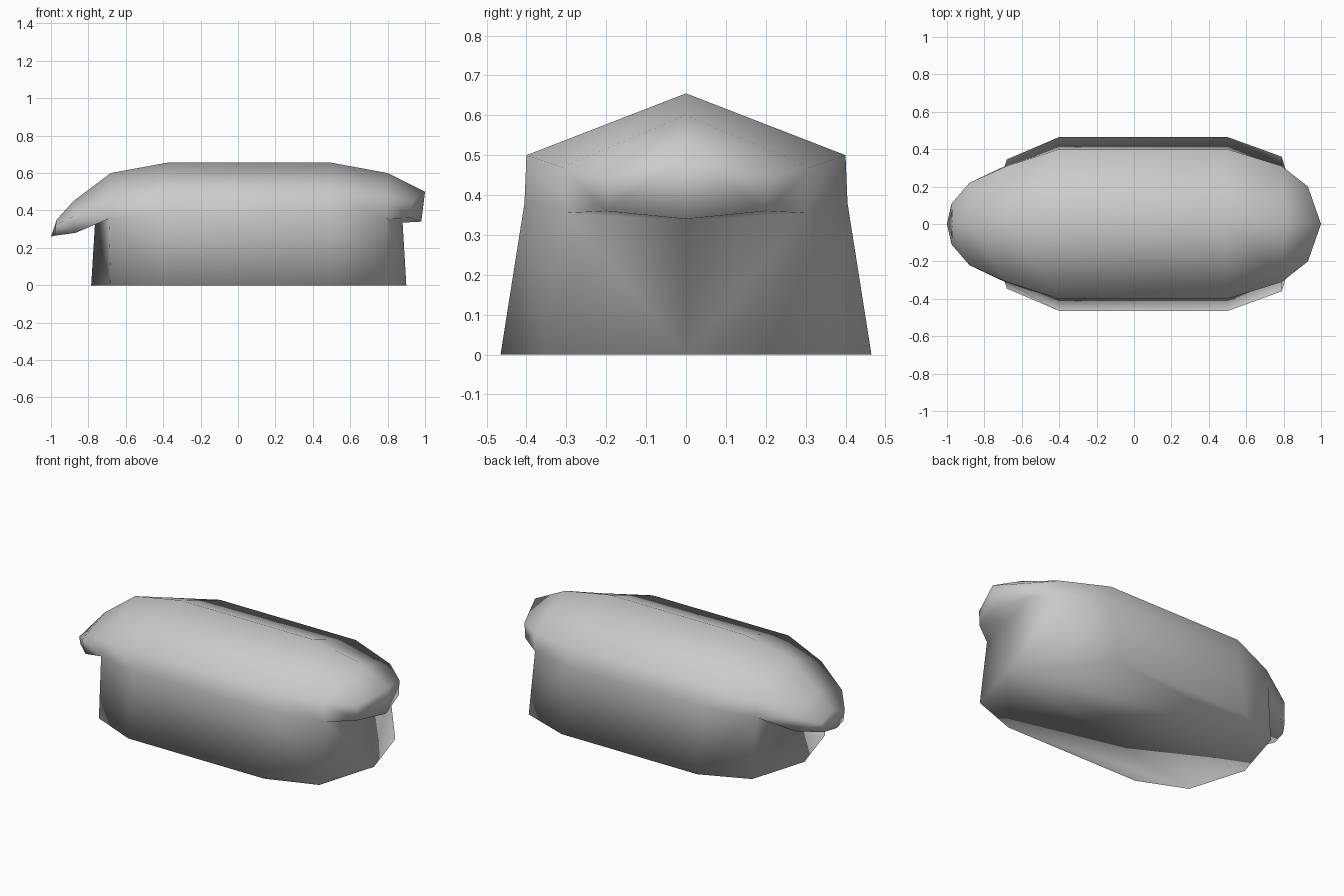
import bpy
import bmesh

cube = bpy.data.objects.get("Cube")
if cube:
    bpy.data.objects.remove(cube, do_unlink=True)

# One plain grey surface
grey = bpy.data.materials.new("plain_grey")
grey.use_nodes = True
colour = (0.6, 0.6, 0.6, 1)
grey.diffuse_color = colour
grey.node_tree.nodes["Principled BSDF"].inputs["Base Color"].default_value = colour

# Roof stations from end to end: ridge, eave and lip points of one half
stations = [
    ((-.97, 0, .35), (-.975, .11, .32), (-.98, .09, .265)),
    ((-.88, 0, .45), (-.88, .22, .37), (-.87, .2, .28)),
    ((-.68, 0, .6), (-.68, .31, .455), (-.69, .31, .355)),
    ((-.38, 0, .655), (-.4, .4, .5), (-.4, .405, .38)),
    ((.5, 0, .655), (.5, .4, .5), (.5, .405, .38)),
    ((.8, 0, .6), (.79, .31, .47), (.79, .3, .355)),
    ((1, 0, .5), (.93, .2, .45), (.925, .2, .36)),
]
low_tip = (-1, 0, .26)
end_lip = (.98, 0, .34)

# Wall: flared foot below the four middle stations, plus a prow at each end
foot = [(-.68, .345, 0), (-.4, .465, 0), (.5, .465, 0), (.79, .36, 0)]
low_prow, low_prow_foot = (-.765, 0, .325), (-.785, 0, 0)
end_prow, end_prow_foot = (.88, 0, .335), (.9, 0, 0)

bm = bmesh.new()


def add_face(points, side):
    """Add one face, mirrored in y when side is -1."""
    bm.faces.new([bm.verts.new((x, y * side, z)) for x, y, z in points])


def add_strip(first, second, side):
    """Join two rows of points with quads."""
    for i in range(len(first) - 1):
        add_face([first[i], first[i + 1], second[i + 1], second[i]], side)


ridge, eave, lip = (list(row) for row in zip(*stations))
wall_top = lip[2:6]

for side in (1, -1):
    # Sloped roof and its thick rim
    add_strip(ridge, eave, side)
    add_strip(eave, lip, side)
    add_face([ridge[0], eave[0], lip[0], low_tip], side)
    add_face([ridge[-1], eave[-1], lip[-1], end_lip], side)

    # Undersides of the two overhangs
    add_face([low_prow, lip[2], lip[1]], side)
    add_face([low_prow, lip[1], lip[0], low_tip], side)
    add_face([end_prow, lip[5], lip[6]], side)
    add_face([end_prow, lip[6], end_lip], side)

    # Wall and flat bottom
    tops = [low_prow] + wall_top + [end_prow]
    feet = [low_prow_foot] + foot + [end_prow_foot]
    add_strip(tops, feet, side)
    add_face(feet, side)

bmesh.ops.remove_doubles(bm, verts=bm.verts, dist=0.0001)
bmesh.ops.recalc_face_normals(bm, faces=bm.faces)
for face in bm.faces:
    face.smooth = True

mesh = bpy.data.meshes.new("roofed_body")
bm.to_mesh(mesh)
bm.free()
mesh.materials.append(grey)
body = bpy.data.objects.new("roofed_body", mesh)
bpy.context.collection.objects.link(body)
